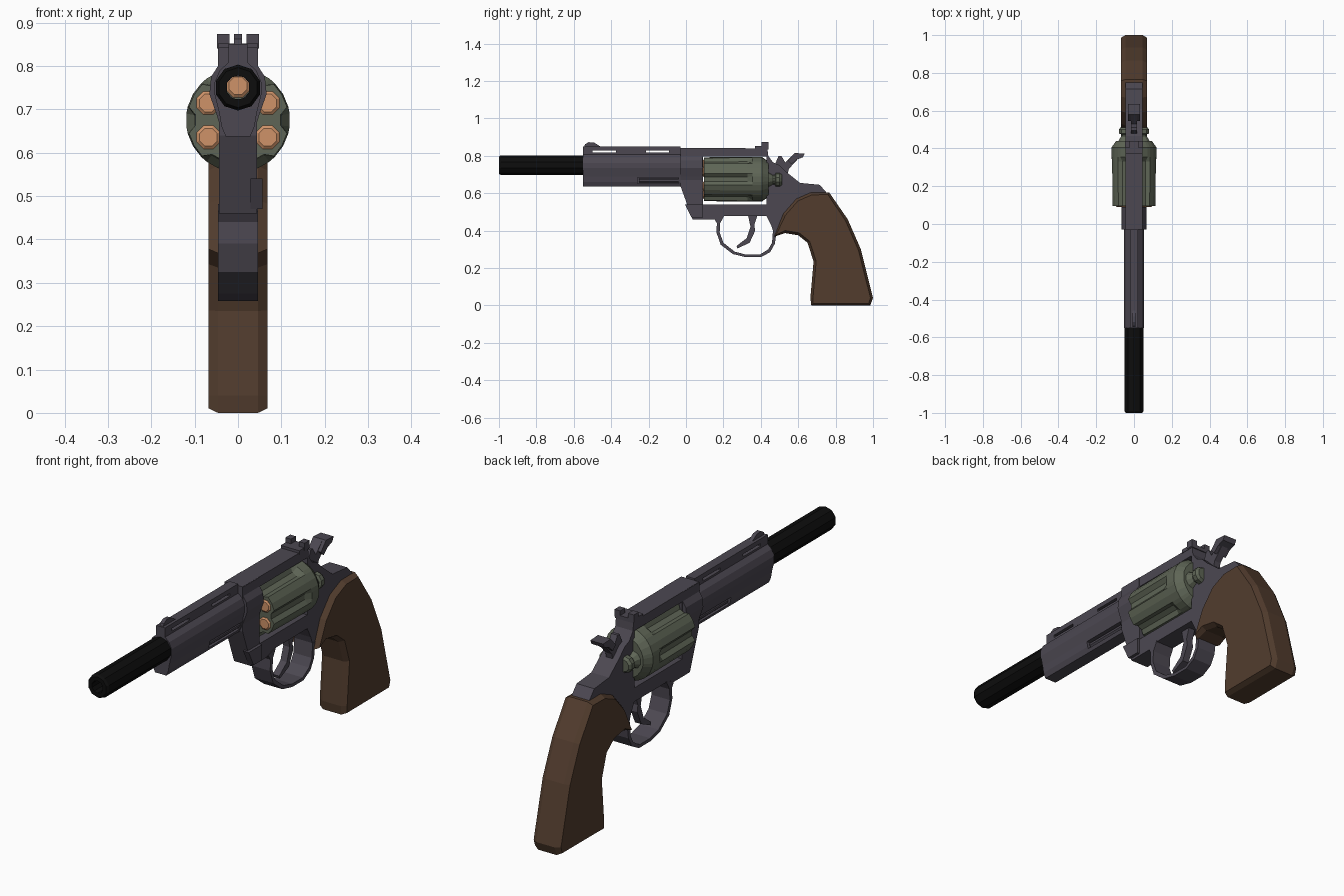
import bpy, bmesh, math
from mathutils import Vector

if "Cube" in bpy.data.objects:
    bpy.data.objects.remove(bpy.data.objects["Cube"])


def material(name, rgb):
    m = bpy.data.materials.new(name)
    m.diffuse_color = (*rgb, 1)
    m.use_nodes = True
    m.node_tree.nodes["Principled BSDF"].inputs["Base Color"].default_value = m.diffuse_color
    return m


STEEL = material("gunmetal", (0.072, 0.064, 0.083))
GREEN = material("green_steel", (0.112, 0.13, 0.092))
WOOD = material("walnut", (0.085, 0.046, 0.027))
BLACK = material("black", (0.004, 0.004, 0.004))
COPPER = material("copper", (0.62, 0.29, 0.14))


def finish(name, bm, mat):
    bmesh.ops.recalc_face_normals(bm, faces=bm.faces)
    me = bpy.data.meshes.new(name)
    bm.to_mesh(me)
    bm.free()
    ob = bpy.data.objects.new(name, me)
    bpy.context.collection.objects.link(ob)
    if mat:
        me.materials.append(mat)
    return ob


def loft(name, rings, mat, closed=False):
    """Skin rings of points; cap the ends, or join them into a loop."""
    bm = bmesh.new()
    vs = [[bm.verts.new(p) for p in r] for r in rings]
    n = len(vs[0])
    pairs = list(zip(vs, vs[1:])) + ([(vs[-1], vs[0])] if closed else [])
    for a, b in pairs:
        for i in range(n):
            j = (i + 1) % n
            bm.faces.new((a[i], a[j], b[j], b[i]))
    if not closed:
        bm.faces.new(vs[0])
        bm.faces.new(vs[-1])
    return finish(name, bm, mat)


def side_prism(name, pts, half, mat, x=0.0):
    """Side outline (y, z) extruded across the width."""
    return loft(name, [[(x + s * half, y, z) for y, z in pts] for s in (-1, 1)], mat)


def front_prism(name, half_pts, y0, y1, mat):
    """Half cross-section (x, z) mirrored and extruded along the barrel."""
    pts = half_pts + [(-x, z) for x, z in reversed(half_pts)]
    return loft(name, [[(x, y, z) for x, z in pts] for y in (y0, y1)], mat)


def box(name, x0, x1, y0, y1, z0, z1, mat):
    return side_prism(name, [(y0, z0), (y1, z0), (y1, z1), (y0, z1)],
                      (x1 - x0) / 2, mat, (x0 + x1) / 2)


def turned(name, x, z, prof, n, mat, closed=False):
    """Round part along y from (radius, y) pairs."""
    rings = [[(x + r * math.cos((i + .5) * math.tau / n), y,
               z + r * math.sin((i + .5) * math.tau / n)) for i in range(n)]
             for r, y in prof]
    return loft(name, rings, mat, closed)


def cut(ob, cutter):
    mod = ob.modifiers.new("cut", 'BOOLEAN')
    mod.operation = 'DIFFERENCE'
    mod.solver = 'EXACT'
    mod.object = cutter
    bpy.context.view_layer.objects.active = ob
    bpy.ops.object.modifier_apply(modifier=mod.name)
    bpy.data.objects.remove(cutter)


def bore():
    return turned("bore_cutter", 0, .75, [(.028, -.7), (.028, .092)], 8, None)


# Muzzle tube, hollow
turned("muzzle_tube", 0, .75, [(.046, -1), (.053, -.99), (.053, -.54),
                               (.028, -.54), (.028, -1)], 10, BLACK, closed=True)

# Barrel with vent slots, bore and side recesses
barrel = front_prism("barrel", [(.022, .85), (.022, .808), (.042, .79), (.054, .762),
                                (.054, .735), (.043, .69), (.038, .66), (.028, .637)],
                     -.55, -.03, STEEL)
for y0, y1 in ((-.5, -.375), (-.215, -.09)):
    cut(barrel, box("slot_cutter", -.1, .1, y0, y1, .817, .829, None))
for s in (-1, 1):
    x0, x1 = sorted((s * .02, s * .1))
    cut(barrel, box("recess_cutter", x0, x1, -.26, -.04, .652, .684, None))
    turned("ejector_rod", s * .024, .668, [(.012, -.25), (.012, -.02)], 8, STEEL)
cut(barrel, bore())
side_prism("front_sight", [(-.545, .845), (-.54, .862), (-.52, .873), (-.49, .87),
                           (-.45, .845)], .009, STEEL)

# Frame with cylinder window
frame = side_prism("frame", [
    (-.03, .842), (.435, .84), (.44, .80), (.465, .765), (.50, .75), (.535, .715),
    (.61, .655), (.715, .645), (.75, .605), (.72, .50), (.60, .42), (.475, .37),
    (.455, .43), (.43, .478), (.20, .478), (.165, .46), (.035, .46), (-.03, .64)],
    .044, STEEL)
cut(frame, box("window_cutter", -.2, .2, .09, .43, .54, .797, None))
cut(frame, bore())
collar = front_prism("barrel_collar", [(.046, .841), (.046, .80), (.062, .775), (.066, .735),
                                       (.05, .69), (.034, .638)], -.029, .089, STEEL)
cut(collar, bore())
side_prism("crane_hinge", [(-.005, .54), (.09, .54), (.09, .47), (.03, .47)],
           .014, STEEL, .043)

# Rear sight
box("rear_sight_base", -.046, .046, .37, .44, .835, .852, STEEL)
for s in (-1, 1):
    x0, x1 = sorted((s * .02, s * .048))
    box("rear_sight_post", x0, x1, .405, .44, .84, .873, STEEL)

# Fluted cylinder: five points per sixth, flutes fade out toward the back
CZ = .675


def drum_ring(y, r, flute):
    ring = []
    for k in range(6):
        for off, deep in ((-15, 0), (-7, 1), (7, 1), (15, 0), (30, 0)):
            a = math.radians(60 * k + off)
            q = r - flute * deep
            ring.append((q * math.cos(a), y, CZ + q * math.sin(a)))
    return ring


loft("cylinder", [drum_ring(.096, .117, .018), drum_ring(.33, .12, .018),
                  drum_ring(.355, .12, 0), drum_ring(.405, .12, 0),
                  drum_ring(.44, .095, 0)], GREEN)
for k in range(6):
    a = math.radians(30 + 60 * k)
    turned("bullet", .079 * math.cos(a), CZ + .079 * math.sin(a),
           [(.022, .089), (.029, .094), (.029, .12)], 8, COPPER)
for s in (-1, 1):
    turned("cylinder_latch", s * .045, .672,
           [(.045, .43), (.024, .465), (.026, .475), (.037, .48), (.037, .50),
            (.028, .512)], 10, GREEN)

# Hammer and thumb spur
side_prism("hammer", [(.47, .74), (.495, .80), (.51, .80), (.53, .765), (.575, .81),
                      (.60, .785), (.55, .73), (.54, .69)], .016, STEEL)
side_prism("hammer_spur", [(.545, .775), (.58, .815), (.635, .812), (.625, .792),
                           (.592, .78), (.565, .755)], .032, STEEL)

# Trigger and guard
side_prism("trigger", [(.33, .49), (.345, .42), (.325, .36), (.27, .318), (.275, .305),
                       (.34, .335), (.37, .40), (.365, .43), (.385, .49)], .016, STEEL)
side_prism("trigger_guard", [
    (.15, .465), (.165, .44), (.163, .39), (.185, .325), (.25, .275), (.32, .258),
    (.40, .258), (.45, .285), (.475, .33), (.485, .40), (.465, .40), (.46, .335),
    (.44, .30), (.395, .272), (.32, .272), (.26, .288), (.20, .335), (.18, .39),
    (.183, .44), (.205, .482)], .046, STEEL)

# Grip with chamfered sides
grip = side_prism("grip", [
    (.67, 0), (.985, 0), (1.0, .04), (.935, .30), (.865, .46), (.765, .605),
    (.67, .605), (.59, .57), (.52, .49), (.472, .368), (.53, .387), (.60, .375),
    (.65, .335), (.682, .235), (.665, .04)], .046, WOOD)
bm = bmesh.new()
bm.from_mesh(grip.data)
caps = [f for f in bm.faces if abs(f.normal.x) > .9]
bmesh.ops.inset_individual(bm, faces=caps, thickness=.014, depth=.022)
bm.to_mesh(grip.data)
bm.free()
